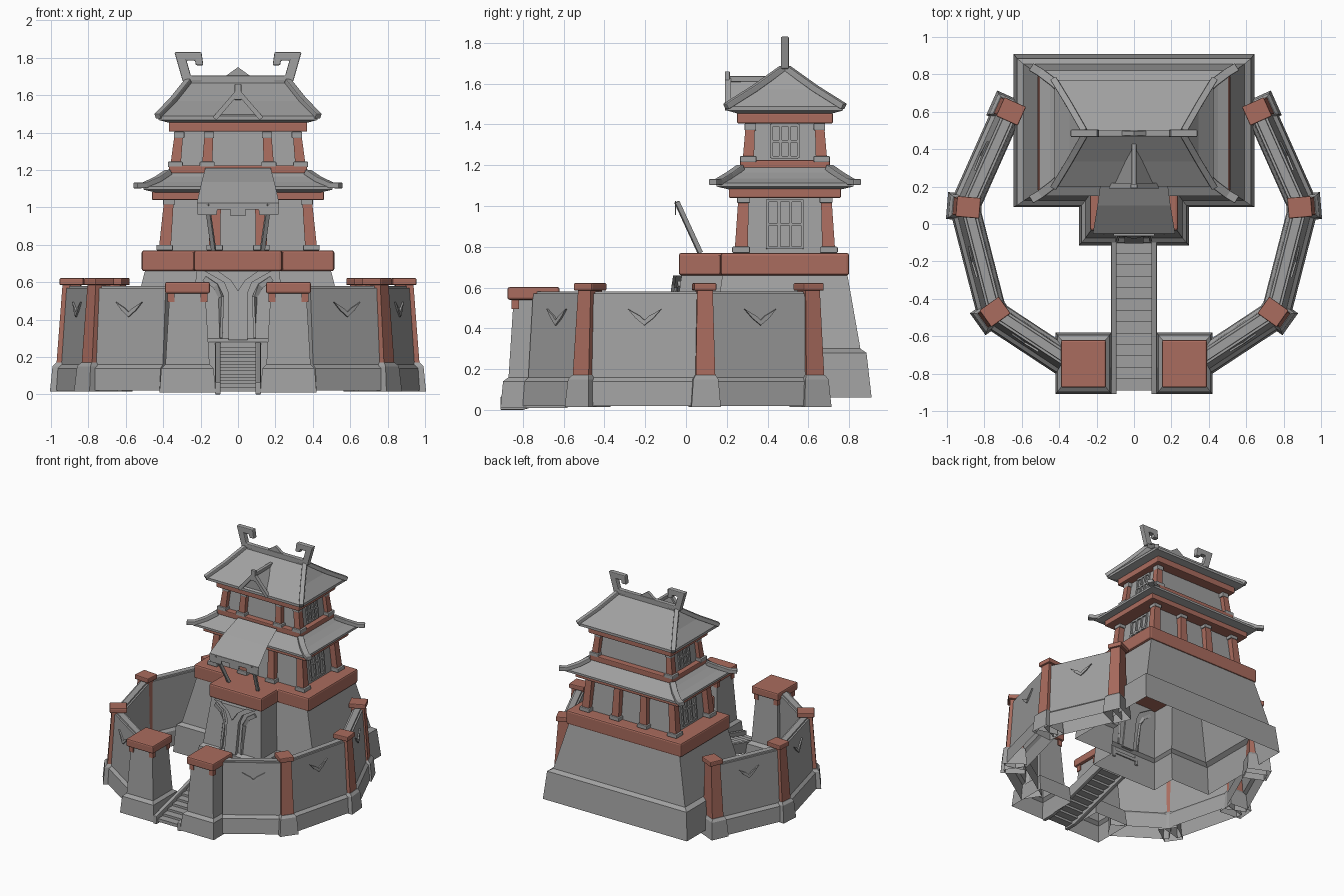
import bpy, bmesh, math
from mathutils import Vector as V

if "Cube" in bpy.data.objects:
    bpy.data.objects.remove(bpy.data.objects["Cube"])

def material(name, col):
    m = bpy.data.materials.new(name)
    m.diffuse_color = (*col, 1)
    m.use_nodes = True
    m.node_tree.nodes["Principled BSDF"].inputs["Base Color"].default_value = m.diffuse_color
    return m
GREY = material("stone_grey", (0.35, 0.35, 0.35))
RED = material("clay_red", (0.40, 0.15, 0.112))

def loft(name, rings, mat=GREY, bottom=True, top=True, bevel=0.0):
    """Skin a stack of equal-sized point rings (two-point rings give an open sheet)."""
    bm = bmesh.new()
    vs = [[bm.verts.new(p) for p in r] for r in rings]
    n = len(rings[0])
    for a, b in zip(vs, vs[1:]):
        for i in range(n if n > 2 else 1):
            bm.faces.new((a[i], a[(i + 1) % n], b[(i + 1) % n], b[i]))
    if bottom:
        bm.faces.new(vs[0][::-1])
    if top:
        bm.faces.new(vs[-1])
    bmesh.ops.remove_doubles(bm, verts=bm.verts, dist=1e-5)
    bmesh.ops.recalc_face_normals(bm, faces=bm.faces)
    me = bpy.data.meshes.new(name)
    bm.to_mesh(me)
    bm.free()
    me.materials.append(mat)
    ob = bpy.data.objects.new(name, me)
    bpy.context.collection.objects.link(ob)
    if bevel:
        b = ob.modifiers.new("bevel", 'BEVEL')
        b.width, b.segments, b.limit_method = bevel, 2, 'ANGLE'
    return ob

def rect(cx, cy, z, hx, hy):
    return [(cx - hx, cy - hy, z), (cx + hx, cy - hy, z), (cx + hx, cy + hy, z), (cx - hx, cy + hy, z)]

def stack(name, cx, cy, levels, mat=GREY, **k):
    return loft(name, [rect(cx, cy, z, hx, hy) for z, hx, hy in levels], mat, **k)

def box(name, x, y, z, mat=GREY, **k):
    cx, cy = (x[0] + x[1]) / 2, (y[0] + y[1]) / 2
    hx, hy = abs(x[1] - x[0]) / 2, abs(y[1] - y[0]) / 2
    return stack(name, cx, cy, [(z[0], hx, hy), (z[1], hx, hy)], mat, **k)

def beam(name, pts, w, h, mat=GREY, **k):
    """Rectangular bar along a path."""
    pts = [V(p) for p in pts]
    rings = []
    for i, p in enumerate(pts):
        d = (pts[min(i + 1, len(pts) - 1)] - pts[max(i - 1, 0)]).normalized()
        s = d.cross(V((0, 0, 1)))
        s = (s if s.length > 1e-3 else V((1, 0, 0))).normalized()
        u = s.cross(d)
        rings.append([p + s * a * w / 2 + u * b * h / 2 for a, b in ((-1, -1), (1, -1), (1, 1), (-1, 1))])
    return loft(name, rings, mat, **k)

def plate(name, pts, y0, y1, mat=GREY, **k):
    """Front-facing (x, z) outline extruded in y."""
    return loft(name, [[(x, y, z) for x, z in pts] for y in (y0, y1)], mat, **k)

# Keep: T-shaped base and red terrace
def tee(z, w, yb, yf, pw, py):
    return [(-w, yb, z), (-w, yf, z), (-pw, yf, z), (-pw, py, z), (pw, py, z), (pw, yf, z), (w, yf, z), (w, yb, z)]
loft("keep_base", [tee(.06, .645, .91, .09, .295, -.115), tee(.28, .625, .885, .10, .28, -.10),
                   tee(.30, .59, .855, .125, .26, -.075), tee(.67, .495, .79, .18, .22, -.02)],
     bottom=False, top=False)
loft("keep_terrace", [tee(.66, .515, .80, .17, .235, -.035), tee(.77, .515, .80, .17, .235, -.035)], RED, bevel=.012)

# Door and flared arch on the front
loft("door_arch", [[(x, -.085 + o + (z - .3) * .15, z) for x, z in
     ((-.05, .29), (.05, .29), (.05, .54), (.075, .6), (.18, .66), (-.18, .66), (-.075, .6), (-.05, .54))]
     for o in (-.018, .02)])
loft("arch_keystone", [[(x, -.105 + o + (z - .3) * .15, z) for x, z in
     ((0, .55), (.04, .61), (.11, .66), (-.11, .66), (-.04, .61))] for o in (-.012, .02)])
for s in (1, -1):
    beam("arch_trim", [(s * .09, -.08, .3), (s * .09, -.047, .52), (s * .12, -.04, .58), (s * .18, -.033, .62)], .015, .03)

# Stairs with side rails
for i in range(13):
    y, z = -.89 + i * .061, .04 + i * .0175
    box("stair_step", (-.1, .1), (y, y + .064), (z - .025, z))
for s in (1, -1):
    prof = ((-.91, 0), (-.91, .065), (-.095, .28), (-.095, .2), (-.8, 0))
    loft("stair_rail", [[(x, y, z) for y, z in prof] for x in (s * .093, s * .122)], bevel=.005)

CY = .485
def posts(name, spots, z0, z1, lean, w):
    """Leaning red posts with stone feet and heads."""
    for x, y in spots:
        tx, ty = x * lean, CY + (y - CY) * lean
        loft(name, [rect(x, y, z0, w, w), rect(tx, ty, z1, w * .8, w * .8)], RED)
        box(name + "_foot", (x - w - .012, x + w + .012), (y - w - .012, y + w + .012), (z0, z0 + .03), bevel=.005)
        box(name + "_head", (tx - w, tx + w), (ty - w, ty + w), (z1 - .035, z1), bevel=.004)

def side_window(y0, y1, z0, z1, x0, x1):
    """Lattice window following the tapered side walls."""
    for s in (1, -1):
        for t in range(4):
            y = y0 + (y1 - y0) * t / 3
            beam("window_bar", [(s * x0, y, z0), (s * x1, y, z1)], .014, .016)
        for f in (.02, .5, .98):
            x, z = s * (x0 + (x1 - x0) * f), z0 + (z1 - z0) * f
            beam("window_rail", [(x, y0, z), (x, y1, z)], .016, .014)

# First storey
stack("lower_storey", 0, CY, [(.76, .375, .21), (1.06, .345, .18)])
sp = [(s * x, CY + t * .215) for s in (1, -1) for t in (1, -1) for x in (.392, .125)]
posts("lower_post", sp, .77, 1.05, .94, .032)
stack("lower_beam", 0, CY, [(1.04, .46, .275), (1.085, .46, .275)], RED, bevel=.006)
side_window(.40, .57, .79, 1.03, .375, .352)

# Lower roof
stack("lower_roof", 0, CY, [(1.08, .44, .27), (1.095, .505, .335), (1.112, .505, .335), (1.135, .45, .29), (1.165, .40, .24), (1.195, .36, .205)])
for s in (1, -1):
    for t in (1, -1):
        beam("lower_hip", [(s * .37, CY + t * .215, 1.19), (s * .43, CY + t * .272, 1.15),
                           (s * .50, CY + t * .325, 1.118), (s * .55, CY + t * .355, 1.117)], .045, .03, bevel=.005)

# Second storey
stack("upper_sill", 0, CY, [(1.18, .37, .22), (1.225, .37, .22)], RED, bevel=.006)
stack("upper_storey", 0, CY, [(1.21, .33, .175), (1.42, .305, .15)])
sp = [(s * x, CY + t * .18) for s in (1, -1) for t in (1, -1) for x in (.335, .165)]
posts("upper_post", [p for p in sp if abs(p[0]) > .3 or p[1] < CY], 1.215, 1.405, .94, .028)
stack("upper_beam", 0, CY, [(1.405, .37, .235), (1.455, .37, .235)], RED, bevel=.006)
side_window(.42, .55, 1.235, 1.40, .33, .31)

# Upper roof, ridge and horned ends
stack("upper_roof", 0, CY, [(1.45, .36, .22), (1.468, .425, .285), (1.488, .425, .285), (1.57, .345, .15), (1.675, .27, .004)])
for s in (1, -1):
    for t in (1, -1):
        beam("upper_hip", [(s * .265, CY + t * .01, 1.675), (s * .345, CY + t * .15, 1.575),
                           (s * .43, CY + t * .29, 1.487)], .035, .032, bevel=.005)
    horn = ((.19, 1.672), (.295, 1.672), (.34, 1.83), (.195, 1.83), (.185, 1.76), (.225, 1.76), (.23, 1.785), (.275, 1.785), (.252, 1.705), (.19, 1.705))
    plate("ridge_horn", [(s * x, z) for x, z in horn], CY - .02, CY + .02, bevel=.006)
box("ridge_beam", (-.25, .25), (CY - .018, CY + .018), (1.66, 1.705), bevel=.005)
plate("ridge_crest", ((-.07, 1.70), (.07, 1.70), (0, 1.75)), CY - .012, CY + .012)

# Front dormer
loft("dormer", [[(-.12, .215, 1.475), (0, .215, 1.62), (.12, .215, 1.475)],
                [(-.004, .43, 1.625), (0, .43, 1.63), (.004, .43, 1.625)]])
for s in (1, -1):
    beam("dormer_rafter", [(0, .205, 1.62), (s * .125, .205, 1.475)], .03, .025)
box("dormer_ridge", (-.013, .013), (.2, .43), (1.608, 1.636), bevel=.004)
box("dormer_finial", (-.018, .018), (.19, .215), (1.575, 1.66), bevel=.004)

# Cloth awning over the terrace, with leaning poles
loft("awning_cloth", [[(-.175, .25, 1.21), (.175, .25, 1.21)], [(-.195, .1, 1.135), (.195, .1, 1.135)],
                      [(-.22, -.05, 1.025), (.22, -.05, 1.025)]], bottom=False, top=False)
plate("awning_flap", ((-.22, 1.025), (-.215, .96), (-.115, .96), (-.11, .99), (-.04, .99), (-.04, .955), (.04, .955),
                      (.04, .99), (.11, .99), (.115, .96), (.215, .96), (.22, 1.025)), -.053, -.048)
for s in (1, -1):
    beam("awning_pole", [(s * .13, .07, .77), (s * .165, -.045, 1.02)], .022, .022)

# Gate towers and curtain walls, both sides
def section(p, n, t, half, z, out, inn):
    p, n, t = V((*p, z)), V((*n, 0)), V((*t, 0))
    return [p + n * out - t * half, p + n * out + t * half, p - n * inn + t * half, p - n * inn - t * half]

NODES = [(.37, -.725), (.75, -.475), (.895, .09), (.665, .605)]
WALL = ((.02, .09, .07), (.14, .08, .065), (.16, .058, .05), (.57, .03, .045))
WING = ((0, -.035), (.045, 0), (.085, .045), (.05, .025), (.025, .012), (0, -.01),
        (-.025, .012), (-.05, .025), (-.085, .045), (-.045, 0))
for s in (1, -1):
    cx, cy = s * .27, -.745
    stack("gate_tower", cx, cy, [(.01, .15, .165), (.14, .14, .152), (.16, .118, .125), (.55, .095, .10)], bottom=False)
    box("gate_tower_cap", (cx - .12, cx + .12), (cy - .13, cy + .125), (.54, .602), RED, bevel=.01)
    for a in (1, -1):
        for b in (1, -1):
            x, y = cx + a * .088, cy + b * .092
            box("cap_bracket", (x - .018, x + .018), (y - .018, y + .018), (.495, .545), RED)
    pts = [V((s * x, y)) for x, y in NODES]
    dirs = [(b - a).normalized() for a, b in zip(pts, pts[1:])]
    outs = [V((d.y, -d.x)) * s for d in dirs]
    for a, b, d, n in zip(pts, pts[1:], dirs, outs):
        m, half = (a + b) / 2, (b - a).length / 2
        loft("curtain_wall", [section(m, n, d, half, z, o, i) for z, o, i in WALL], bottom=False)
        loft("wall_coping", [section(m, n, d, half, .565, .018, .033), section(m, n, d, half, .58, .015, .03)])
        # carved wing relief
        rel = []
        for o in (.03, .041):
            rel.append([V((*(m + d * u + n * (o + .007 - w * .07)), .45 + w)) for u, w in WING])
        loft("wall_relief", rel)
    for k in (1, 2, 3):
        n = (outs[k - 1] + outs[min(k, 2)]).normalized()
        t = V((-n.y, n.x))
        p = pts[k]
        loft("post_base", [section(p, n, t, h, z, o, i) for z, h, o, i in
             ((.015, .072, .105, .08), (.15, .062, .092, .072), (.17, .05, .075, .06))], bottom=False)
        loft("wall_post", [section(p, n, t, .048, .16, .072, .058), section(p, n, t, .038, .59, .04, .055)], RED)
        loft("post_cap", [section(p, n, t, .055, .585, .055, .072), section(p, n, t, .055, .622, .055, .072)], RED, bevel=.006)
